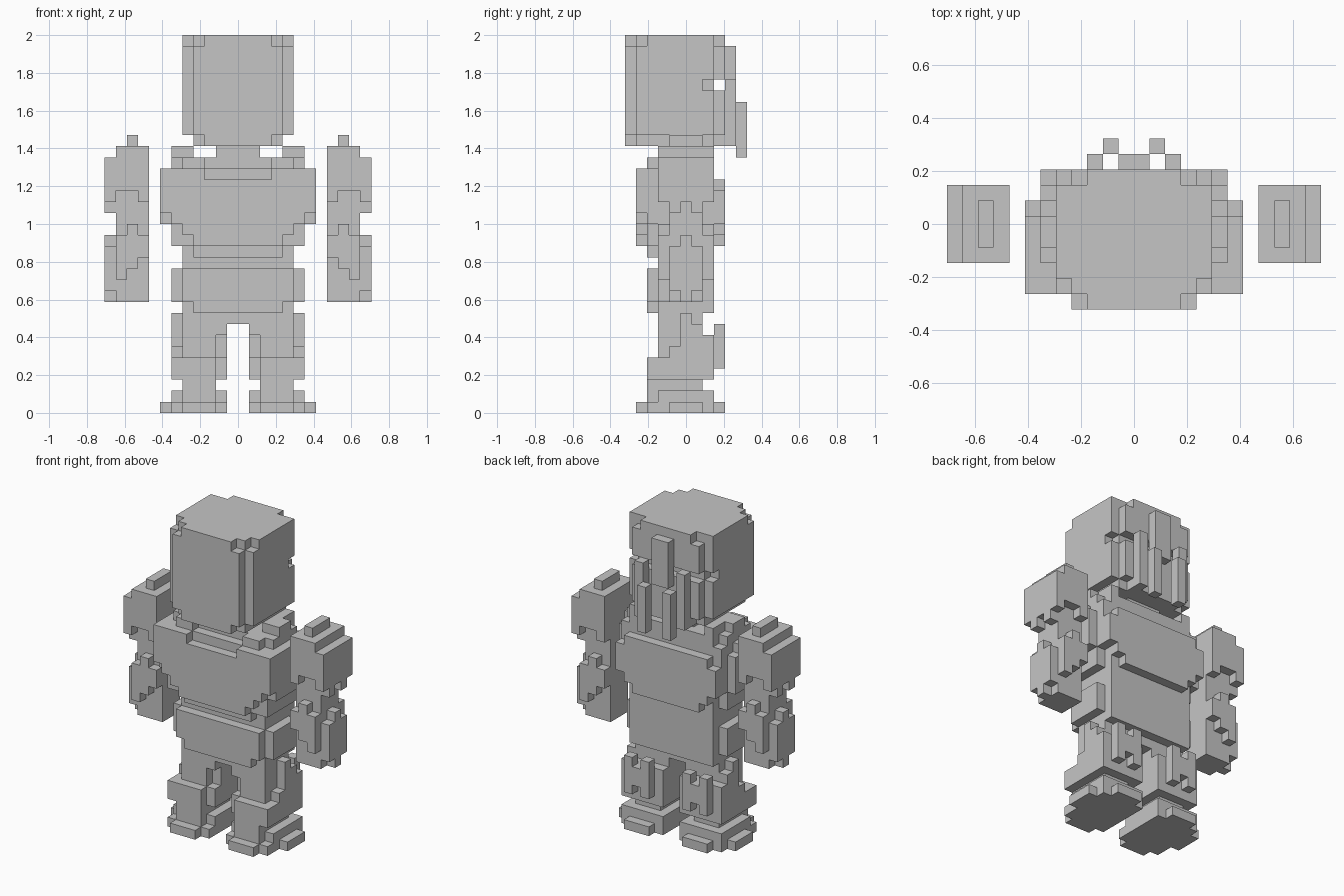
import bpy
import bmesh
from mathutils import Vector

old_cube = bpy.data.objects.get("Cube")
if old_cube:
    bpy.data.objects.remove(old_cube, do_unlink=True)

CELL = 2 / 34            # edge length of one block
ORIGIN = Vector((0, -5.5, 0))

grey = bpy.data.materials.new("plain_grey")
grey.use_nodes = True
shade = (0.56, 0.56, 0.56, 1)
grey.diffuse_color = shade
grey.node_tree.nodes["Principled BSDF"].inputs["Base Color"].default_value = shade


def block(x, y, z):
    """All cells inside a box given by cell ranges."""
    return {(i, j, k) for i in range(*x) for j in range(*y) for k in range(*z)}


def mirrored(cells):
    return {(-i - 1, j, k) for i, j, k in cells}


def front_and_back(cells):
    """Repeat arm cells on the other side of the arm's middle layer."""
    return cells | {(i, 10 - j, k) for i, j, k in cells}


def build(name, cells):
    """Skin a set of cells with only its outside faces."""
    bm = bmesh.new()
    corners = {}

    def corner(p):
        if p not in corners:
            corners[p] = bm.verts.new((Vector(p) + ORIGIN) * CELL)
        return corners[p]

    for cell in sorted(cells):
        for axis in range(3):
            u, v = (axis + 1) % 3, (axis + 2) % 3
            for side in (0, 1):
                near = list(cell)
                near[axis] += 2 * side - 1
                if tuple(near) in cells:
                    continue
                ring = []
                for du, dv in ((0, 0), (1, 0), (1, 1), (0, 1)):
                    p = list(cell)
                    p[axis] += side
                    p[u] += du
                    p[v] += dv
                    ring.append(corner(tuple(p)))
                bm.faces.new(ring if side else ring[::-1])
    bmesh.ops.dissolve_limit(bm, angle_limit=0.01, verts=bm.verts[:], edges=bm.edges[:])
    mesh = bpy.data.meshes.new(name)
    bm.to_mesh(mesh)
    bm.free()
    mesh.materials.append(grey)
    bpy.context.collection.objects.link(bpy.data.objects.new(name, mesh))


def build_whole(name, half):
    build(name, half | mirrored(half))


def build_pair(name, half):
    build("left_" + name, half)
    build("right_" + name, mirrored(half))


# Head: big block with stepped vertical corners and a slit at the back
head = block(x=(0, 5), y=(0, 9), z=(25, 34))
head |= block(x=(0, 4), y=(1, 8), z=(24, 25))
head |= block(x=(0, 3), y=(0, 9), z=(24, 25))
head -= block(x=(4, 5), y=(0, 1), z=(25, 34))
head -= block(x=(4, 5), y=(8, 9), z=(25, 34))
head -= block(x=(4, 5), y=(0, 2), z=(33, 34))
head -= block(x=(3, 5), y=(0, 1), z=(33, 34))
head -= block(x=(3, 5), y=(8, 9), z=(33, 34))
head -= block(x=(0, 5), y=(8, 9), z=(29, 30))
head -= block(x=(4, 5), y=(7, 9), z=(29, 30))
build_whole("head", head)

# Hanging strands behind the head
strands = block(x=(0, 1), y=(9, 10), z=(28, 33))
strands |= block(x=(1, 2), y=(10, 11), z=(23, 28))
strands |= block(x=(2, 3), y=(9, 10), z=(24, 30))
build_whole("back_strands", strands)

# Neck and collar
neck = block(x=(0, 2), y=(3, 7), z=(22, 24))
neck |= block(x=(0, 3), y=(3, 8), z=(22, 23))
build_whole("neck", neck)

# Chest: broad plates front and back over a core
chest = block(x=(0, 6), y=(2, 8), z=(17, 22))
chest |= block(x=(0, 5), y=(2, 8), z=(15, 17))
chest |= block(x=(5, 6), y=(2, 7), z=(15, 17))
chest |= block(x=(6, 7), y=(2, 7), z=(17, 22))
chest -= block(x=(6, 7), y=(6, 7), z=(21, 22))
chest |= block(x=(0, 4), y=(2, 3), z=(14, 15))
# Front plate narrows downwards one block per row
for row in range(4):
    chest |= block(x=(0, 4 + row), y=(1, 2), z=(15 + row, 22))
chest -= block(x=(0, 3), y=(1, 2), z=(21, 22))
# Back plate
chest |= block(x=(0, 6), y=(8, 9), z=(17, 20))
chest |= block(x=(0, 5), y=(8, 9), z=(16, 21))
chest |= block(x=(0, 4), y=(8, 9), z=(15, 16))
# Shoulder straps
chest |= block(x=(3, 5), y=(2, 8), z=(22, 23))
chest |= block(x=(5, 6), y=(3, 7), z=(22, 23))
chest |= block(x=(4, 5), y=(4, 8), z=(23, 24))
chest |= block(x=(5, 6), y=(4, 6), z=(23, 24))
build_whole("chest", chest)

# Waist, belt and hips
waist = block(x=(0, 5), y=(3, 8), z=(9, 15))
waist |= block(x=(0, 5), y=(2, 8), z=(10, 13))
waist |= block(x=(5, 6), y=(3, 7), z=(10, 13))
waist |= block(x=(0, 4), y=(2, 3), z=(9, 10))
waist |= block(x=(0, 5), y=(3, 7), z=(8, 9))
build_whole("waist", waist)

# Arms: shoulder pad with a notched lower edge
arm = block(x=(8, 12), y=(3, 8), z=(20, 23))
arm |= block(x=(8, 11), y=(3, 8), z=(23, 24))
arm |= block(x=(9, 10), y=(4, 7), z=(24, 25))
arm |= block(x=(8, 9), y=(3, 8), z=(19, 20))
arm |= block(x=(11, 12), y=(3, 8), z=(19, 20))
arm |= block(x=(11, 12), y=(4, 7), z=(18, 19))
arm -= block(x=(11, 12), y=(5, 6), z=(18, 19))
# Slim inner arm down to the hand
arm |= block(x=(8, 11), y=(4, 7), z=(10, 20))
# Outer forearm ridge
arm |= block(x=(11, 12), y=(4, 7), z=(11, 15))
arm |= block(x=(11, 12), y=(5, 6), z=(10, 16))
# Stepped cuff, front and back
cuff = block(x=(8, 9), y=(3, 4), z=(14, 16))
cuff |= block(x=(9, 10), y=(3, 4), z=(13, 17))
cuff |= block(x=(10, 11), y=(3, 4), z=(12, 16))
arm |= front_and_back(cuff)
build_pair("arm", arm)

# Legs: thigh, stepped outer pad, shin guard and calf
leg = block(x=(1, 5), y=(3, 7), z=(1, 8))
leg -= block(x=(1, 2), y=(3, 7), z=(2, 3))
leg -= block(x=(1, 2), y=(3, 4), z=(5, 7))
leg |= block(x=(2, 5), y=(2, 3), z=(2, 5))
leg |= block(x=(5, 6), y=(2, 3), z=(3, 5))
leg |= block(x=(1, 6), y=(3, 8), z=(3, 5))
leg |= block(x=(5, 6), y=(4, 8), z=(5, 6))
leg |= block(x=(5, 6), y=(5, 7), z=(6, 8))
leg |= block(x=(5, 6), y=(5, 6), z=(8, 9))
leg |= block(x=(2, 5), y=(7, 9), z=(4, 7))
leg |= block(x=(1, 6), y=(7, 8), z=(4, 7))
leg |= block(x=(2, 3), y=(8, 9), z=(7, 8))
leg |= block(x=(4, 5), y=(8, 9), z=(7, 8))
leg -= block(x=(3, 4), y=(8, 9), z=(4, 5))
build_pair("leg", leg)

# Feet: stepped sole with a smaller upper
foot = block(x=(2, 5), y=(1, 9), z=(0, 1))
foot |= block(x=(1, 6), y=(2, 8), z=(0, 1))
foot |= block(x=(6, 7), y=(4, 7), z=(0, 1))
foot |= block(x=(1, 6), y=(3, 8), z=(1, 2))
foot |= block(x=(2, 5), y=(2, 8), z=(1, 2))
build_pair("foot", foot)
